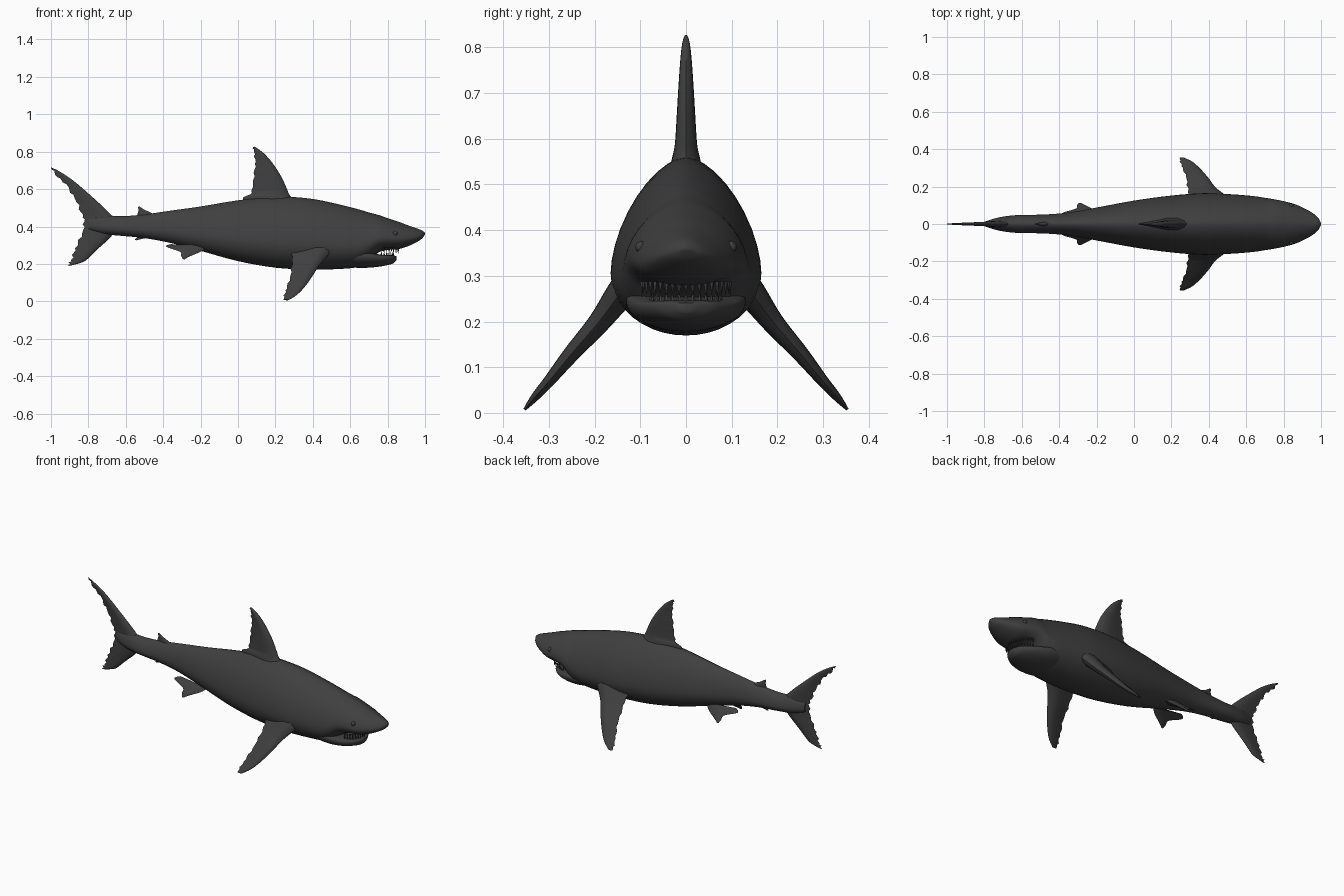
import bpy, bmesh, math
from mathutils import Vector

if "Cube" in bpy.data.objects:
    bpy.data.objects.remove(bpy.data.objects["Cube"])

skin = bpy.data.materials.new("charcoal grey")
skin.diffuse_color = (0.05, 0.05, 0.05, 1)
skin.use_nodes = True
skin.node_tree.nodes["Principled BSDF"].inputs["Base Color"].default_value = skin.diffuse_color


def finish(bm, name, angle=50):
    bmesh.ops.recalc_face_normals(bm, faces=bm.faces)
    me = bpy.data.meshes.new(name)
    bm.to_mesh(me)
    bm.free()
    ob = bpy.data.objects.new(name, me)
    bpy.context.collection.objects.link(ob)
    me.materials.append(skin)
    bpy.ops.object.select_all(action='DESELECT')
    ob.select_set(True)
    bpy.context.view_layer.objects.active = ob
    bpy.ops.object.shade_smooth_by_angle(angle=math.radians(angle))
    return ob


def smooth(rows, steps):
    """Catmull-Rom interpolation through rows of numbers."""
    pts = [Vector(r) for r in rows]
    out = []
    for i in range(len(pts) - 1):
        a, b, c, d = pts[max(i - 1, 0)], pts[i], pts[i + 1], pts[min(i + 2, len(pts) - 1)]
        for s in range(steps):
            t = s / steps
            out.append(0.5 * (2 * b + (c - a) * t + (2 * a - 5 * b + 4 * c - d) * t * t
                              + (3 * b - a - 3 * c + d) * t ** 3))
    return out + [pts[-1]]


def loft(rings, name):
    bm = bmesh.new()
    vs = [[bm.verts.new(p) for p in r] for r in rings]
    n = len(vs[0])
    for a, b in zip(vs, vs[1:]):
        for j in range(n):
            bm.faces.new((a[j], a[(j + 1) % n], b[(j + 1) % n], b[j]))
    bm.faces.new(vs[0])
    bm.faces.new(vs[-1])
    return finish(bm, name)


def body_loft(stations, name, waist=0.36, up=1.7, down=2.0, steps=4, n=40):
    """Stations: x, bottom z, top z, half width; shoulders narrow, belly is round."""
    rings = []
    for x, lo, hi, w in smooth(stations, steps):
        mid = lo + (hi - lo) * waist
        ring = []
        for j in range(n):
            c, s = math.cos(math.tau * j / n), math.sin(math.tau * j / n)
            e = 2 / (up if s > 0 else down)
            h = hi - mid if s > 0 else mid - lo
            ring.append((x, w * math.copysign(abs(c) ** e, c),
                         mid + h * math.copysign(abs(s) ** e, s)))
        rings.append(ring)
    return loft(rings, name)


def fin(sections, name, normal=(0, 1, 0), ragged=0.0, steps=4, side=1):
    """Sections: leading edge xyz, trailing edge xyz, half thickness."""
    nrm = Vector(normal).normalized()
    rings = []
    rows = smooth(sections, steps)
    foil = [(0, 0), (.06, .55), (.2, .95), (.4, 1), (.7, .5), (1, .04)]
    foil += [(t, -h) for t, h in foil[-1:0:-1]]
    for i, r in enumerate(rows):
        le, te, th = Vector(r[0:3]), Vector(r[3:6]), r[6]
        if 1 < i < len(rows) - 2:
            te = te + (te - le).normalized() * ragged * (math.sin(i * 2.3) + 0.5 * math.sin(i * 5.1))
        ring = [le.lerp(te, t) + nrm * h * th for t, h in foil]
        rings.append([(p.x, p.y * side, p.z) for p in ring])
    return loft(rings, name)


def flat(rows):
    """Sections lying in the centre plane: leading x z, trailing x z, thickness."""
    return [(a, 0, b, c, 0, d, t) for a, b, c, d, t in rows]


# Body with overhanging snout
body_loft([
    (-.80, .385, .445, .012), (-.72, .36, .46, .036), (-.62, .35, .455, .048),
    (-.50, .338, .465, .05), (-.36, .312, .485, .06), (-.2, .27, .507, .088),
    (0, .215, .54, .125), (.2, .18, .56, .152), (.38, .17, .55, .165),
    (.52, .172, .523, .159), (.64, .183, .493, .149), (.7, .215, .475, .14),
    (.75, .26, .462, .132), (.8, .275, .445, .122), (.86, .28, .425, .106),
    (.91, .295, .406, .084), (.95, .314, .392, .062), (.982, .334, .38, .036),
    (1.0, .357, .367, .006)], "body")

# Lower jaw
body_loft([
    (.56, .19, .27, .12), (.64, .179, .272, .13), (.7, .18, .262, .128),
    (.76, .186, .25, .108), (.8, .194, .247, .086), (.83, .203, .246, .058),
    (.848, .22, .241, .02)], "lower_jaw", waist=0.72, up=3.5)

# Teeth: curved upper and lower rows
for name, tip, z0, count, reach, w in (("upper_teeth", -.034, .288, 19, .098, .098),
                                       ("lower_teeth", .028, .243, 15, .082, .078)):
    bm = bmesh.new()
    for i in range(count):
        a = math.radians(-80 + 160 * i / (count - 1))
        c = Vector((.765 + reach * math.cos(a) * .95, w * math.sin(a), z0))
        if name == "lower_teeth":
            c.x -= .012
        t = Vector((-math.sin(a), math.cos(a), 0)) * .0065
        o = Vector((math.cos(a), math.sin(a), 0)) * .004
        base = [bm.verts.new(c + p) for p in (t, o, -t, -o)]
        peak = bm.verts.new(c + Vector((0, 0, tip * (1 - .2 * (i % 2)))))
        for j in range(4):
            bm.faces.new((base[j], base[(j + 1) % 4], peak))
        bm.faces.new(base)
    finish(bm, name, 30)

# Dorsal fin with free rear tip
fin(flat([
    (.31, .52, .04, .52, .04), (.275, .57, .03, .556, .029), (.262, .60, .072, .58, .024),
    (.235, .66, .082, .65, .02), (.195, .725, .092, .72, .016),
    (.15, .78, .09, .775, .012), (.115, .81, .083, .812, .008),
    (.088, .827, .08, .825, .003)]), "dorsal_fin", ragged=.004)

# Tail fin, upper tip to lower tip
fin(flat([
    (-1, .717, -.998, .708, .002), (-.95, .692, -.965, .668, .005),
    (-.88, .645, -.905, .605, .008), (-.79, .568, -.863, .53, .011),
    (-.69, .475, -.832, .462, .016), (-.64, .41, -.822, .412, .02),
    (-.68, .345, -.84, .345, .016), (-.755, .275, -.868, .285, .011),
    (-.815, .218, -.885, .235, .008), (-.86, .2, -.898, .208, .005),
    (-.9, .19, -.908, .193, .002)]), "tail_fin", ragged=.006)

# Small fins near the tail
fin(flat([(-.42, .45, -.53, .445, .014), (-.465, .474, -.538, .463, .009),
          (-.5, .49, -.532, .485, .006), (-.527, .508, -.535, .505, .002)]), "rear_dorsal_fin")
fin(flat([(-.44, .35, -.52, .355, .012), (-.495, .338, -.54, .343, .007),
          (-.545, .326, -.552, .33, .002)]), "anal_fin")

# Paired pectoral fins, pelvic fins and eyes
for side, word in ((1, "left"), (-1, "right")):
    fin([(.53, .11, .30, .27, .11, .29, .04), (.495, .145, .26, .288, .15, .25, .032),
         (.44, .19, .20, .288, .195, .19, .024), (.395, .25, .13, .278, .255, .125, .018),
         (.355, .295, .075, .26, .3, .07, .013), (.315, .33, .035, .248, .333, .032, .009),
         (.27, .353, .007, .244, .354, .008, .003)],
        word + "_pectoral_fin", (0, 1, .85), .004, side=side)
    fin([(-.17, .045, .285, -.36, .035, .305, .016), (-.2, .07, .265, -.385, .058, .293, .01),
         (-.235, .088, .25, -.31, .082, .265, .007), (-.265, .102, .237, -.305, .1, .245, .005),
         (-.285, .112, .225, -.296, .112, .227, .002)],
        word + "_pelvic_fin", (0, .75, .65), side=side)
    bm = bmesh.new()
    bmesh.ops.create_uvsphere(bm, u_segments=16, v_segments=10, radius=.013)
    bmesh.ops.translate(bm, verts=bm.verts, vec=(.84, side * .098, .363))
    finish(bm, word + "_eye")
